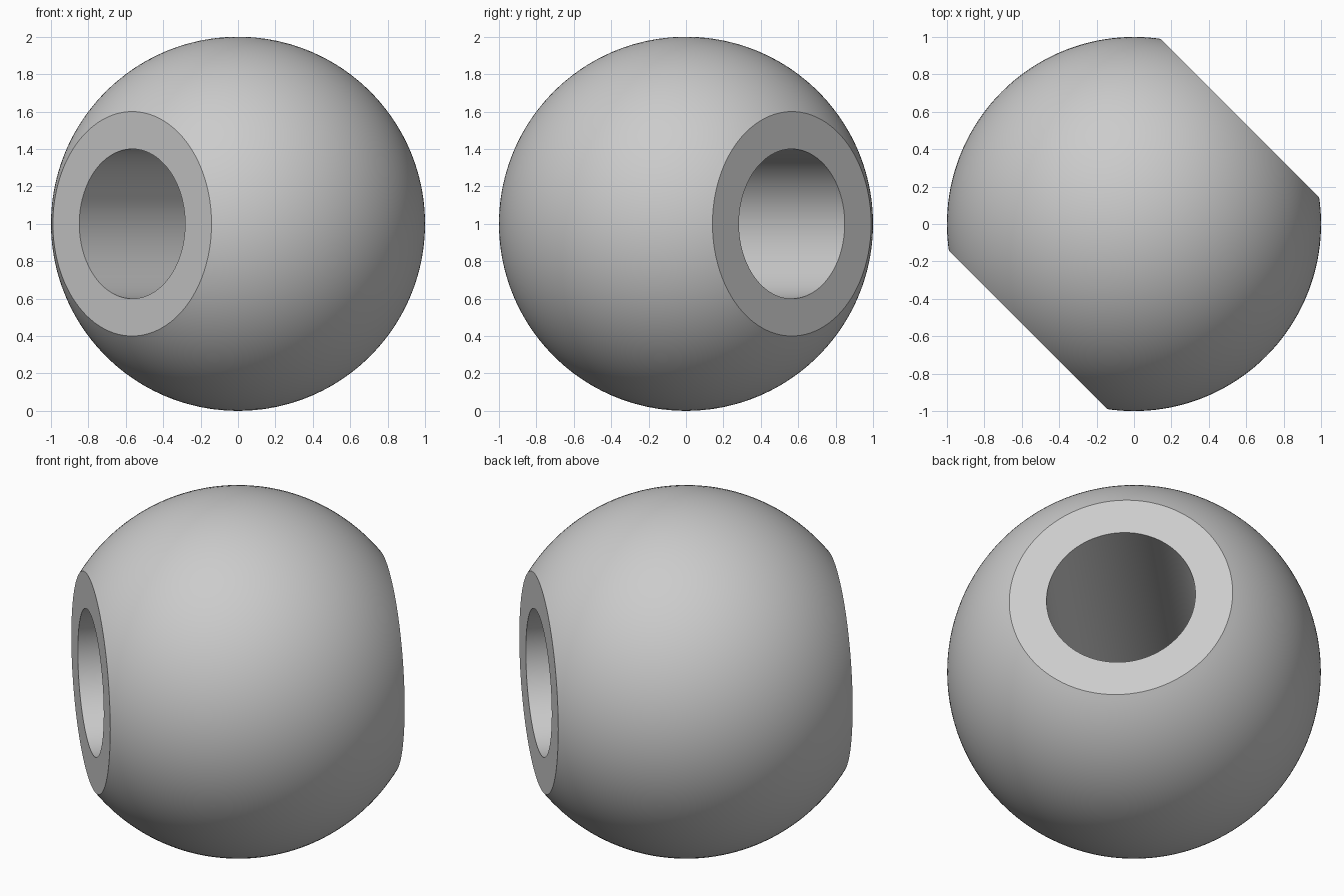
import bpy
import math
from mathutils import Matrix, Vector

cube = bpy.data.objects.get("Cube")
if cube:
    bpy.data.objects.remove(cube, do_unlink=True)

RADIUS, FLAT, BORE = 1.0, 0.6, 0.4
ARC_STEPS, SIDES = 64, 128

# Plain grey material
grey = bpy.data.materials.new("grey")
grey.use_nodes = True
colour = (0.6, 0.6, 0.6, 1)
grey.diffuse_color = colour
grey.node_tree.nodes["Principled BSDF"].inputs["Base Color"].default_value = colour

# Closed profile (radius, height): spherical outside, then the straight bore
start = math.acos(FLAT / RADIUS)
angles = [-start + 2 * start * i / ARC_STEPS for i in range(ARC_STEPS + 1)]
profile = [(RADIUS * math.cos(a), RADIUS * math.sin(a)) for a in angles]
top = profile[-1][1]
profile += [(BORE, top), (BORE, -top)]

# Revolve the profile into a ring
verts, faces = [], []
count = len(profile)
for s in range(SIDES):
    turn = 2 * math.pi * s / SIDES
    verts += [(r * math.cos(turn), r * math.sin(turn), h) for r, h in profile]
    after = (s + 1) % SIDES
    for p in range(count):
        q = (p + 1) % count
        faces.append((s * count + p, after * count + p,
                      after * count + q, s * count + q))

mesh = bpy.data.meshes.new("drilled_ball")
mesh.from_pydata(verts, [], faces)
mesh.materials.append(grey)

# Lay the bore along the horizontal diagonal and rest the ball on the ground
axis = Vector((1, 1, 0)).to_track_quat('Z', 'Y').to_matrix().to_4x4()
mesh.transform(Matrix.Translation((0, 0, RADIUS)) @ axis)
mesh.update()

ball = bpy.data.objects.new("drilled_ball", mesh)
bpy.context.collection.objects.link(ball)
bpy.ops.object.select_all(action='DESELECT')
ball.select_set(True)
bpy.context.view_layer.objects.active = ball
bpy.ops.object.shade_smooth_by_angle(angle=math.radians(30))
